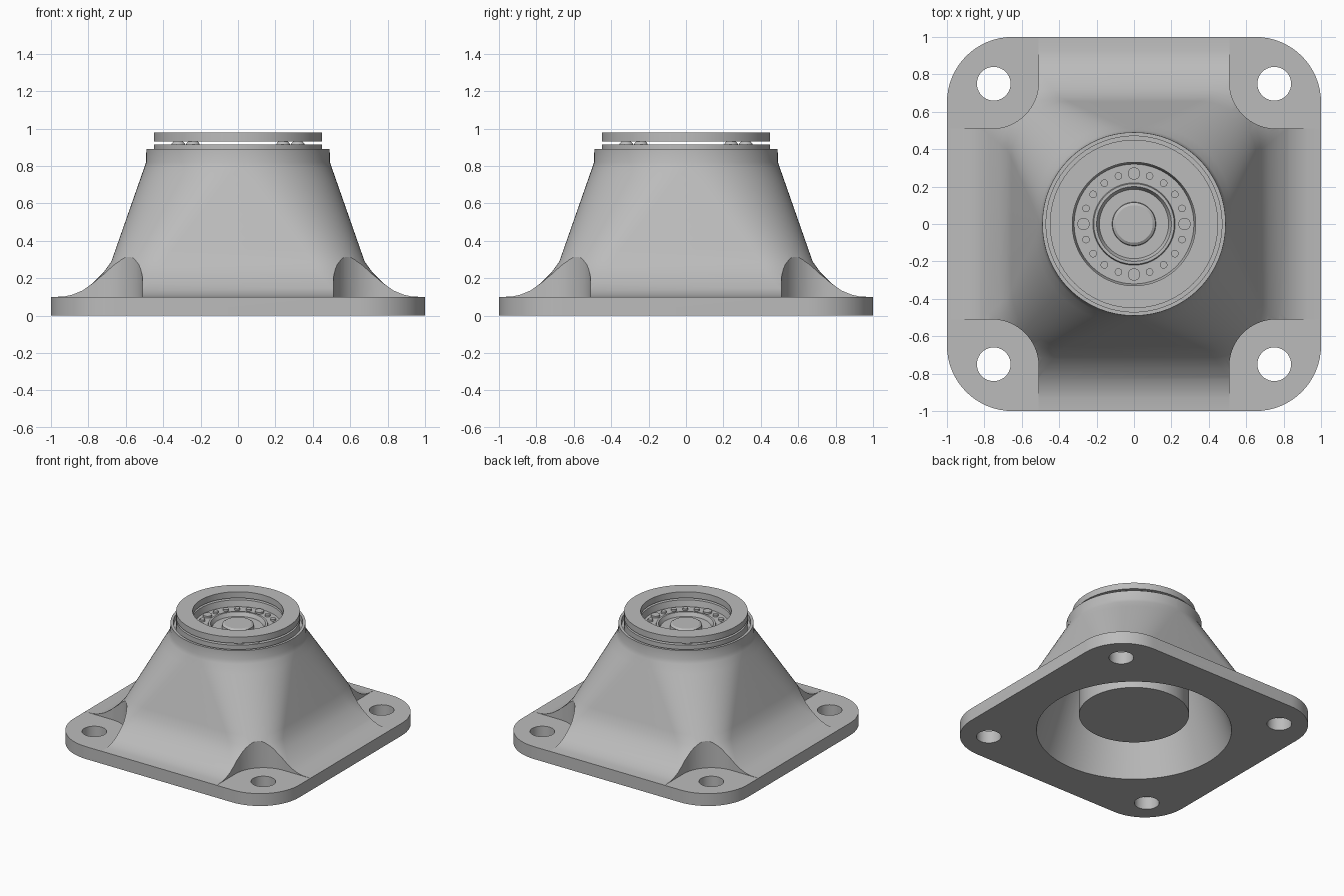
import bpy, bmesh, math

old = bpy.data.objects.get("Cube")
if old:
    bpy.data.objects.remove(old)

grey = bpy.data.materials.new("plain_grey")
grey.use_nodes = True
grey.diffuse_color = (0.5, 0.5, 0.5, 1)
grey.node_tree.nodes["Principled BSDF"].inputs["Base Color"].default_value = (0.5, 0.5, 0.5, 1)


def finish(name, bm):
    bmesh.ops.remove_doubles(bm, verts=bm.verts, dist=1e-5)
    bmesh.ops.recalc_face_normals(bm, faces=bm.faces)
    mesh = bpy.data.meshes.new(name)
    bm.to_mesh(mesh)
    bm.free()
    mesh.materials.append(grey)
    obj = bpy.data.objects.new(name, mesh)
    bpy.context.collection.objects.link(obj)
    return obj


def activate(obj):
    bpy.ops.object.select_all(action='DESELECT')
    obj.select_set(True)
    bpy.context.view_layer.objects.active = obj


def smooth(obj):
    activate(obj)
    bpy.ops.object.shade_smooth_by_angle(angle=math.radians(30))


def rounded_square(half, radius, segs=16):
    points = []
    for q in range(4):
        mid = math.radians(45 + 90 * q)
        sx, sy = math.copysign(1, math.cos(mid)), math.copysign(1, math.sin(mid))
        for i in range(segs + 1):
            a = math.radians(90) * (q + i / segs)
            points.append((sx * (half - radius) + radius * math.cos(a),
                           sy * (half - radius) + radius * math.sin(a)))
    return points


def loft(name, sections, cx=0, cy=0):
    """Closed solid through (z, half width, corner radius) sections."""
    bm = bmesh.new()
    rings = [[bm.verts.new((cx + x, cy + y, z)) for x, y in rounded_square(h, r)]
             for z, h, r in sections]
    n = len(rings[0])
    for a, b in zip(rings, rings[1:]):
        for i in range(n):
            j = (i + 1) % n
            bm.faces.new((a[i], a[j], b[j], b[i]))
    bm.faces.new(rings[0][::-1])
    bm.faces.new(rings[-1])
    return finish(name, bm)


def lathe(name, profile, closed=False, steps=96, cx=0, cy=0):
    """Turn an (r, z) profile about a vertical axis."""
    bm = bmesh.new()
    verts = [bm.verts.new((r, 0, z)) for r, z in profile]
    edges = [bm.edges.new(p) for p in zip(verts, verts[1:])]
    if closed:
        edges.append(bm.edges.new((verts[-1], verts[0])))
    bmesh.ops.spin(bm, geom=verts + edges, cent=(0, 0, 0), axis=(0, 0, 1),
                   angle=2 * math.pi, steps=steps, use_merge=False)
    bmesh.ops.translate(bm, verts=bm.verts, vec=(cx, cy, 0))
    return finish(name, bm)


def cut(obj, cutter):
    cutter.hide_render = True
    activate(obj)
    mod = obj.modifiers.new("cut", 'BOOLEAN')
    mod.operation = 'DIFFERENCE'
    mod.solver = 'EXACT'
    mod.object = cutter
    bpy.ops.object.modifier_apply(modifier=mod.name)
    bpy.data.objects.remove(cutter)


# Base plate flowing up through a fillet into the round neck
sections = [(0, 1, 0.35), (0.1, 1, 0.35), (0.102, 0.93, 0.33), (0.112, 0.885, 0.32),
            (0.135, 0.83, 0.31), (0.175, 0.775, 0.3), (0.23, 0.72, 0.29), (0.29, 0.677, 0.28)]
for i in range(1, 9):
    t = i / 8
    sections.append((0.29 + 0.5 * t, 0.677 - 0.175 * t, 0.28 + 0.21 * t))
sections += [(0.82, 0.492, 0.487), (0.89, 0.49, 0.487)]
housing = loft("housing", sections)

# Corner pockets and bolt holes
for sx in (-1, 1):
    for sy in (-1, 1):
        cut(housing, loft("pocket_cutter", [(0.0995, 0.5, 0.25), (0.6, 0.5, 0.25)],
                          sx * 1.01, sy * 1.01))
        cut(housing, lathe("hole_cutter", [(0, -0.1), (0.09, -0.1), (0.09, 0.2), (0, 0.2)],
                           steps=40, cx=sx * 0.75, cy=sy * 0.75))

# Conical cavity below and shallow seat in the neck
cut(housing, lathe("cavity_cutter", [(0, -0.05), (0.726, -0.05), (0.45, 0.8), (0, 0.8)]))
cut(housing, lathe("seat_cutter", [(0, 0.85), (0.47, 0.85), (0.47, 1), (0, 1)]))
smooth(housing)

# Central core with flange, recess, bowl and boss
core = lathe("core", [(0, 0.13), (0.4, 0.13), (0.4, 0.83), (0.45, 0.83), (0.45, 0.915),
                      (0.33, 0.915), (0.32, 0.865), (0.22, 0.865), (0.215, 0.88), (0.2, 0.88),
                      (0.18, 0.84), (0.118, 0.84), (0.115, 0.875), (0.1, 0.885), (0, 0.885)])
smooth(core)

# Raised clamp ring
ring = lathe("top_ring", [(0.33, 0.93), (0.45, 0.93), (0.45, 0.98), (0.33, 0.98)], closed=True)
smooth(ring)

# Circle of studs: every fifth one is larger
for i in range(20):
    a = math.radians(18 * i)
    r = 0.033 if i % 5 == 0 else 0.02
    stud = lathe("stud", [(0, 0.85), (r, 0.85), (r, 0.88), (0, 0.88)], steps=20,
                 cx=0.27 * math.cos(a), cy=0.27 * math.sin(a))
    smooth(stud)

# Paired round spacers holding up the ring
for q in range(4):
    for offset in (-8, 8):
        a = math.radians(45 + 90 * q + offset)
        bm = bmesh.new()
        bmesh.ops.create_uvsphere(bm, u_segments=20, v_segments=12, radius=0.04)
        bmesh.ops.translate(bm, verts=bm.verts,
                            vec=(0.4 * math.cos(a), 0.4 * math.sin(a), 0.9))
        smooth(finish("spacer", bm))
